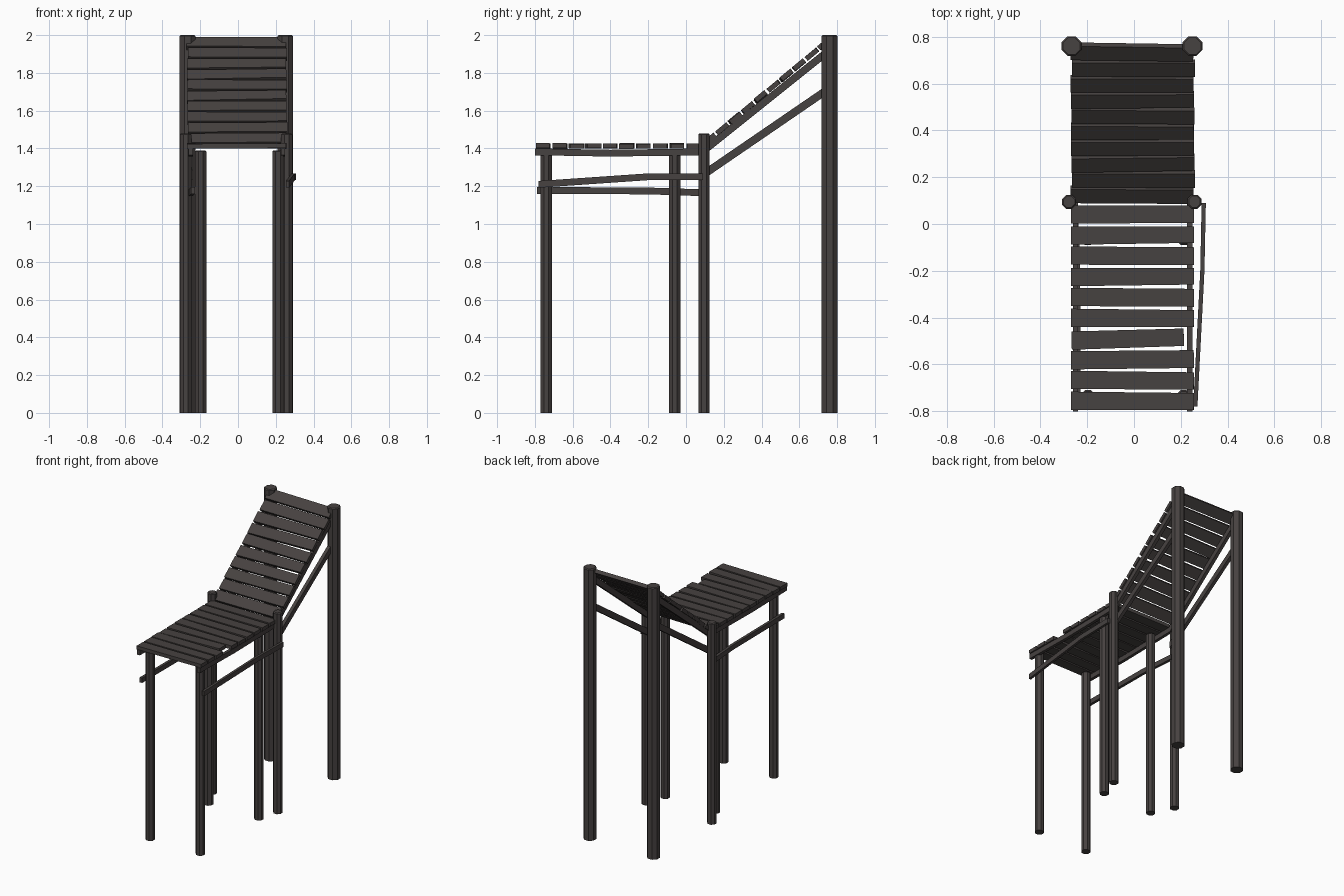
import bpy, bmesh, math, random
from mathutils import Vector, Matrix

random.seed(4)
cube = bpy.data.objects.get("Cube")
if cube:
    bpy.data.objects.remove(cube)

wood = bpy.data.materials.new("dark_wood")
wood.use_nodes = True
COLOUR = (0.062, 0.054, 0.052, 1)
wood.diffuse_color = COLOUR
wood.node_tree.nodes["Principled BSDF"].inputs["Base Color"].default_value = COLOUR


def finish(name, bm):
    bmesh.ops.recalc_face_normals(bm, faces=bm.faces)
    mesh = bpy.data.meshes.new(name)
    bm.to_mesh(mesh)
    bm.free()
    mesh.materials.append(wood)
    obj = bpy.data.objects.new(name, mesh)
    bpy.context.collection.objects.link(obj)


def post(name, x, y, height, radius):
    """Eight-sided log with a slightly chamfered top."""
    bm = bmesh.new()
    turn = Matrix.Translation((x, y, height / 2)) @ Matrix.Rotation(math.pi / 8, 4, 'Z')
    bmesh.ops.create_cone(bm, cap_ends=True, segments=8, radius1=radius * 1.08,
                          radius2=radius * 1.08, depth=height, matrix=turn)
    rim = [e for e in bm.edges if all(v.co.z > height - 0.01 for v in e.verts)]
    bmesh.ops.bevel(bm, geom=rim, offset=0.006, segments=1, affect='EDGES')
    finish(name, bm)


def plank(name, centre, length, depth, pitch, yaw, roll):
    """Thin board, rough cut so one end is a little narrower."""
    bm = bmesh.new()
    bmesh.ops.create_cube(bm, size=1)
    taper = random.uniform(0.9, 1.0)
    for v in bm.verts:
        v.co.y *= taper if v.co.x > 0 else 1
        v.co.x *= length
        v.co.y *= depth
        v.co.z *= 0.026
    place = (Matrix.Translation(centre) @ Matrix.Rotation(pitch, 4, 'X')
             @ Matrix.Rotation(yaw, 4, 'Z') @ Matrix.Rotation(roll, 4, 'Y'))
    bm.transform(place)
    finish(name, bm)


def rail(name, points, width, height):
    """Rectangular beam swept through the points."""
    bm = bmesh.new()
    rings = []
    for p in points:
        rings.append([bm.verts.new(Vector(p) + Vector((sx * width / 2, 0, sz * height / 2)))
                      for sx, sz in ((-1, -1), (1, -1), (1, 1), (-1, 1))])
    for a, b in zip(rings, rings[1:]):
        for i in range(4):
            j = (i + 1) % 4
            bm.faces.new((a[i], a[j], b[j], b[i]))
    bm.faces.new(rings[0])
    bm.faces.new(rings[-1])
    finish(name, bm)


# Posts, right (-x) then left (+x)
for side, back_x, mid_x, leg_x in (("right", -0.267, -0.277, -0.197), ("left", 0.25, 0.258, 0.212)):
    post(f"back_post_{side}", back_x, 0.76, 2.0, 0.042)
    post(f"middle_post_{side}", mid_x, 0.095, 1.48, 0.03)
    post(f"inner_leg_{side}", leg_x, -0.06, 1.39, 0.03)
    post(f"front_leg_{side}", leg_x, -0.74, 1.39, 0.03)

# Level deck planks, one of them shorter
for i in range(10):
    short = i == 3
    plank(f"deck_plank_{i + 1}", (-0.027 if short else -0.007, -0.757 + 0.0887 * i, 1.413),
          0.48 if short else 0.525, 0.078, 0,
          0.03 if short else random.uniform(-0.012, 0.012), random.uniform(-0.008, 0.008))

# Sloping planks
SLOPE = math.atan2(0.0565, 0.0677)
for i in range(10):
    plank(f"slope_plank_{i + 1}", (random.uniform(-0.01, 0.0), 0.125 + 0.0677 * i, 1.447 + 0.0565 * i),
          0.525, 0.077, SLOPE, random.uniform(-0.015, 0.015), random.uniform(-0.012, 0.012))

# Beams under the planks, and the sloping braces
for side, x in (("right", -0.25), ("left", 0.238)):
    rail(f"deck_beam_{side}", [(x, -0.8, 1.382), (x, -0.4, 1.375), (x, 0.1, 1.382)], 0.022, 0.036)
    rail(f"slope_beam_{side}", [(x, 0.09, 1.385), (x, 0.74, 1.905)], 0.025, 0.05)
    rail(f"slope_brace_{side}", [(x, 0.09, 1.26), (x, 0.74, 1.705)], 0.025, 0.05)

# Side rails: bent on the left, straight and lower on the right
rail("side_rail_left", [(0.262, -0.78, 1.21), (0.292, -0.2, 1.25), (0.298, 0.09, 1.25)], 0.018, 0.036)
rail("side_rail_right", [(-0.238, -0.79, 1.178), (-0.24, -0.2, 1.175), (-0.25, 0.1, 1.165)], 0.02, 0.036)
